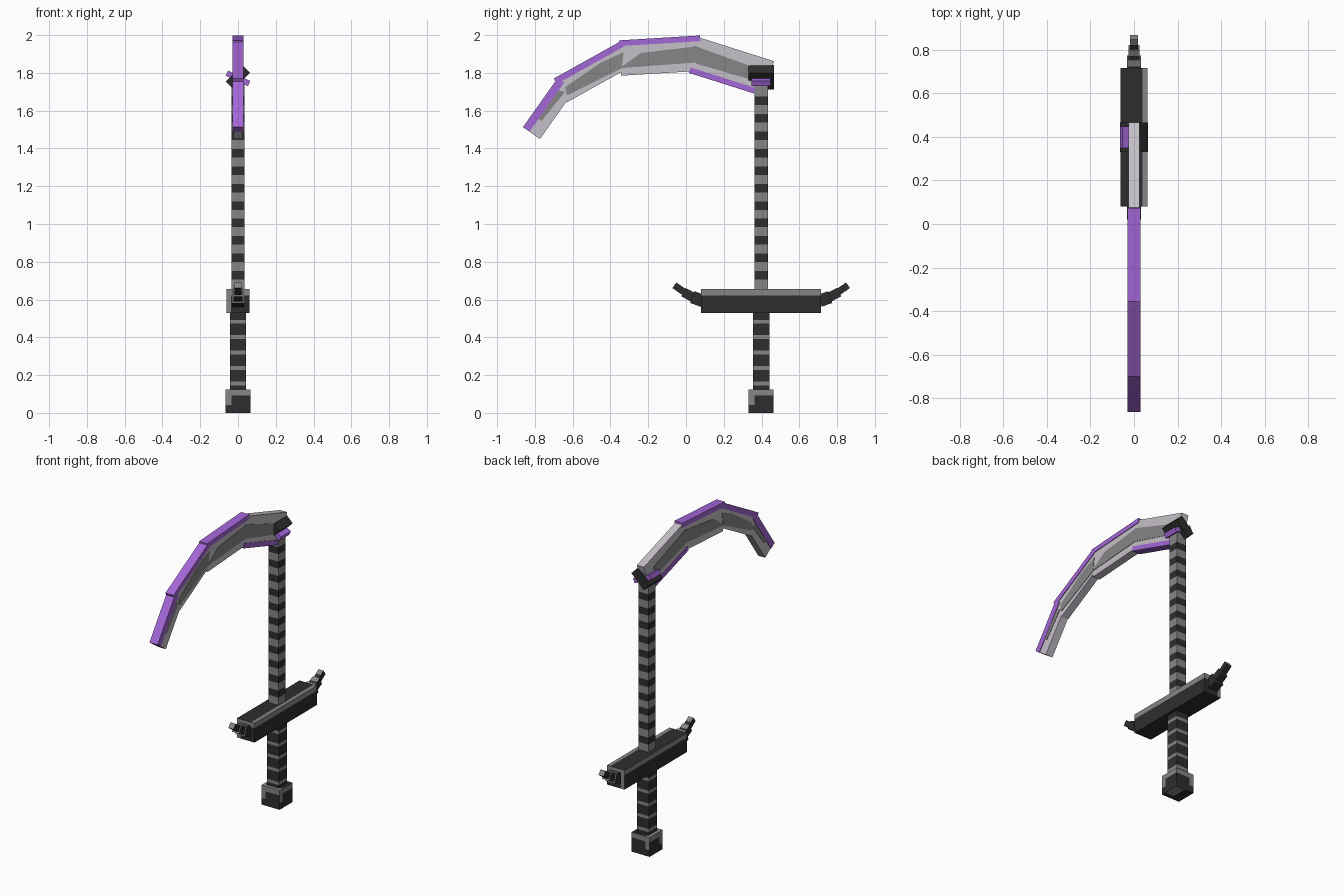
import bpy, bmesh, math
from mathutils import Vector, Matrix

if "Cube" in bpy.data.objects:
    bpy.data.objects.remove(bpy.data.objects["Cube"])


def material(name, rgb):
    m = bpy.data.materials.new(name)
    m.diffuse_color = (*rgb, 1)
    m.use_nodes = True
    m.node_tree.nodes["Principled BSDF"].inputs["Base Color"].default_value = m.diffuse_color
    return m


MATS = [material("charcoal", (0.027, 0.027, 0.027)),
        material("stone grey", (0.24, 0.24, 0.24)),
        material("pale steel", (0.56, 0.53, 0.58)),
        material("violet", (0.37, 0.135, 0.68))]
DARK, GREY, PALE, VIOLET = range(4)
CY = 0.398  # y position of the pole


def finish(name, bm, matrix=Matrix()):
    bmesh.ops.recalc_face_normals(bm, faces=bm.faces)
    mesh = bpy.data.meshes.new(name)
    bm.to_mesh(mesh)
    bm.free()
    for m in MATS:
        mesh.materials.append(m)
    ob = bpy.data.objects.new(name, mesh)
    ob.matrix_world = matrix
    bpy.context.collection.objects.link(ob)
    return ob


def box(name, lo, hi, rule=lambda c, n: DARK, cuts=(), axis='X', angle=0):
    """Box between two corners; cuts are (axis index, offset from centre)."""
    lo, hi = Vector(lo), Vector(hi)
    bm = bmesh.new()
    bmesh.ops.create_cube(bm, size=1)
    bmesh.ops.scale(bm, vec=hi - lo, verts=bm.verts)
    for ax, pos in cuts:
        n = Vector((0, 0, 0))
        n[ax] = 1
        bmesh.ops.bisect_plane(bm, geom=bm.verts[:] + bm.edges[:] + bm.faces[:],
                               plane_co=n * pos, plane_no=n)
    bm.normal_update()
    for f in bm.faces:
        f.material_index = rule(f.calc_center_median(), f.normal)
    m = Matrix.Translation((lo + hi) / 2) @ Matrix.Rotation(math.radians(angle), 4, axis)
    return finish(name, bm, m)


def prism(name, pts, x0, x1, mat):
    """Extrude a side profile of (y, z) points from x0 to x1."""
    bm = bmesh.new()
    f = bm.faces.new([bm.verts.new((x0, y, z)) for y, z in pts])
    ext = bmesh.ops.extrude_face_region(bm, geom=[f])['geom']
    bmesh.ops.translate(bm, vec=(x1 - x0, 0, 0),
                        verts=[v for v in ext if isinstance(v, bmesh.types.BMVert)])
    for f in bm.faces:
        f.material_index = mat
    return finish(name, bm)


def banded_pole(name, half, z0, z1, bands, inside, outside):
    """Square pole with rings of a second colour at the given heights."""
    mid = (z0 + z1) / 2
    rings = [(a - mid, b - mid) for a, b in bands]

    def rule(c, n):
        return inside if any(a < c.z < b for a, b in rings) else outside
    box(name, (-half, CY - half, z0), (half, CY + half, z1), rule,
        [(2, v) for r in rings for v in r])


# Pommel: dark block with worn grey upper corners
def pommel_rule(c, n):
    if n.z > 0.5:
        return GREY if c.x < -0.035 or c.y < -0.035 else DARK
    if n.z < -0.5:
        return GREY if c.x > 0 and c.y > -0.035 else DARK
    across = c.y if abs(n.x) > 0.5 else c.x
    return GREY if c.z > 0.03 or (across < -0.035 and c.z > -0.02) else DARK


box("pommel", (-0.065, CY - 0.066, 0), (0.065, CY + 0.066, 0.125), pommel_rule,
    [(2, 0.03), (2, -0.02), (0, -0.035), (0, 0), (1, -0.035)])

# Grip and upper pole with their rings
banded_pole("grip", 0.043, 0.125, 0.53,
            [(z - 0.01, z + 0.01) for z in (0.155, 0.238, 0.32, 0.402, 0.483)], GREY, DARK)
banded_pole("pole", 0.035, 0.655, 1.78,
            [(0.705 + 0.0926 * i, 0.75 + 0.0926 * i) for i in range(11)], DARK, GREY)


# Crossguard: dark bar, grey along its upper edges
def guard_rule(c, n):
    if n.z > 0.5:
        return GREY if c.x > 0.038 else DARK
    if n.z < -0.5:
        return DARK
    if abs(n.y) > 0.5:
        return GREY if c.z > 0.03 or c.x < -0.038 else DARK
    return GREY if c.z > 0.03 else DARK


box("crossguard", (-0.062, 0.08, 0.53), (0.062, 0.716, 0.655), guard_rule,
    [(2, 0.03), (0, 0.038), (0, -0.038)])

# Guard horns: three shrinking blocks curling up at each end
for side, label in ((1, "back"), (-1, "front")):
    for i, (dy, z, length, w, a) in enumerate(((0.337, 0.603, 0.06, 0.066, 20),
                                               (0.385, 0.625, 0.06, 0.05, 28),
                                               (0.433, 0.657, 0.065, 0.036, 35))):
        y = CY + side * dy
        box(f"{label}_horn_{i + 1}", (-w / 2, y - length / 2, z - w / 2),
            (w / 2, y + length / 2, z + w / 2),
            lambda c, n, s=side: GREY if n.y * s > 0.5 or (n.z > 0.5 and c.y * s > 0) else DARK,
            [(1, 0)], 'X', side * a)

# Head: two crossed blocks clamping the blade
box("head_clamp", (-0.062, CY - 0.068, 1.748), (0.062, CY + 0.068, 1.806),
    axis='Y', angle=-45)
box("head_cross_clamp", (-0.065, CY - 0.05, 1.756), (0.065, CY + 0.05, 1.786),
    lambda c, n: VIOLET, axis='Y', angle=25)

# Blade: four straight sections (upper edge start, end, depth, trim, trim below?)
SECTIONS = (((0.466, 1.862), (0.074, 1.986), 0.195, 0.03, True),
            ((0.074, 1.998), (-0.355, 1.972), 0.187, 0.03, False),
            ((-0.345, 1.968), (-0.70, 1.77), 0.144, 0.033, False),
            ((-0.68, 1.772), (-0.863, 1.513), 0.11, 0.042, False))
for i, (p, q, depth, trim, below) in enumerate(SECTIONS):
    p, q = Vector(p), Vector(q)
    d = (q - p).normalized()
    down = Vector((-d.y, d.x))

    def strip(a, b):
        return [p + down * a, q + down * a, q + down * b, p + down * b]
    body, edge = ((0, depth - trim), (depth - trim, depth)) if below else \
        ((trim, depth), (0, trim))
    prism(f"blade_section_{i + 1}", strip(*body), -0.025, 0.025, PALE)
    prism(f"blade_trim_{i + 1}", strip(*edge), -0.029, 0.029, VIOLET)

# Dark streak inlaid along both faces of the blade
STREAKS = (((0.04, 1.945), (0.36, 1.83), (0.36, 1.76), (0.05, 1.85)),
           ((0.05, 1.94), (-0.24, 1.905), (-0.35, 1.825), (0.05, 1.855)),
           ((-0.33, 1.91), (-0.45, 1.855), (-0.64, 1.725), (-0.63, 1.68), (-0.34, 1.825)),
           ((-0.69, 1.71), (-0.64, 1.70), (-0.765, 1.545), (-0.79, 1.56)))
for i, pts in enumerate(STREAKS):
    for side, label in ((1, "right"), (-1, "left")):
        prism(f"blade_streak_{label}_{i + 1}", pts, side * 0.023, side * 0.0275, GREY)
